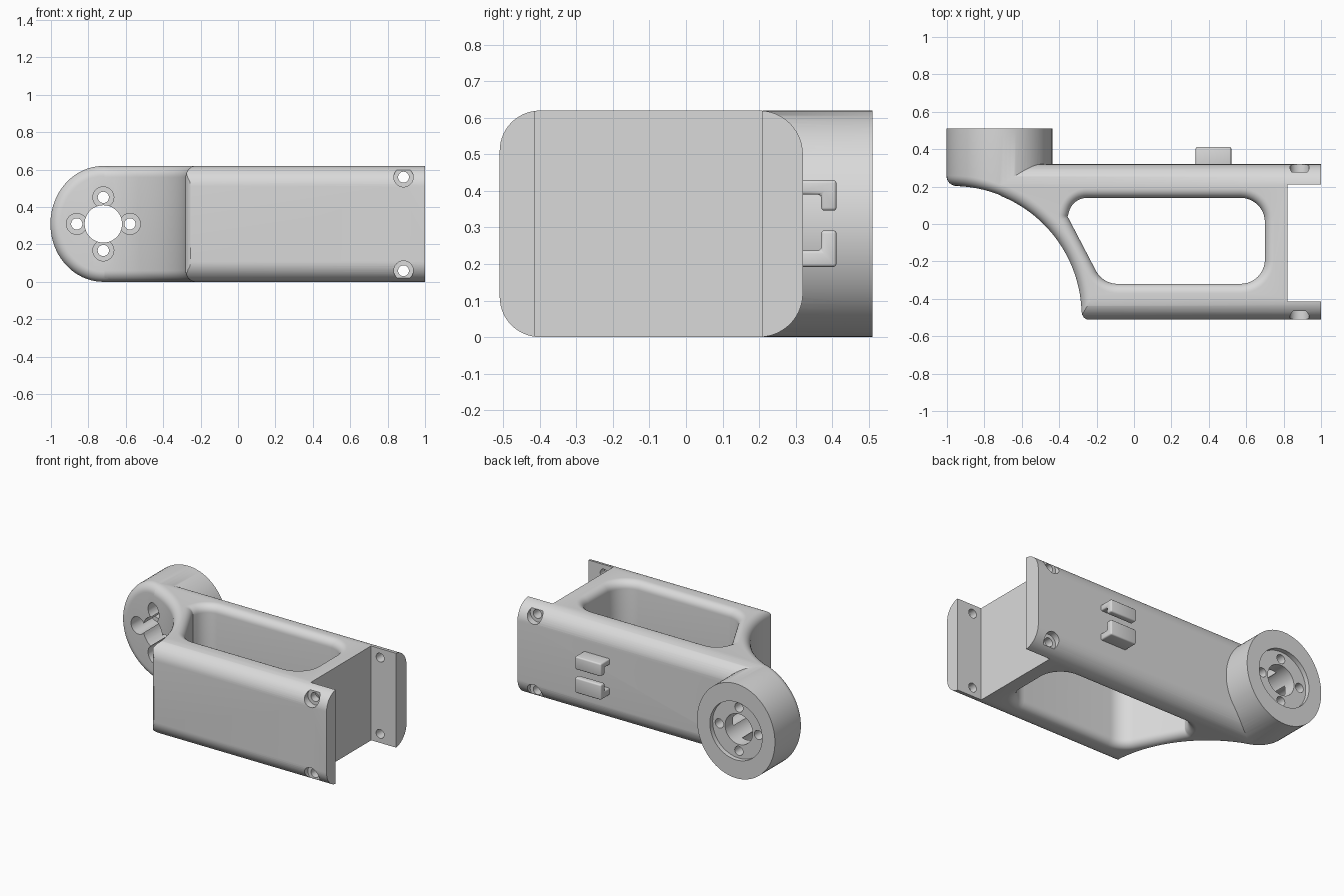
import bpy, bmesh, math
from mathutils import Vector

if "Cube" in bpy.data.objects:
    bpy.data.objects.remove(bpy.data.objects["Cube"])

H = 0.62                       # body height
CX, CZ = -0.72, 0.31           # hub axis
AX, AY, AR = -0.97, -0.49, 0.69  # concave sweep

grey = bpy.data.materials.new("plain grey")
grey.diffuse_color = (0.7, 0.7, 0.7, 1)
grey.use_nodes = True
grey.node_tree.nodes["Principled BSDF"].inputs["Base Color"].default_value = grey.diffuse_color


def finish(name, bm):
    bmesh.ops.recalc_face_normals(bm, faces=bm.faces)
    me = bpy.data.meshes.new(name)
    bm.to_mesh(me)
    bm.free()
    me.materials.append(grey)
    ob = bpy.data.objects.new(name, me)
    bpy.context.collection.objects.link(ob)
    return ob


def loft(name, rings, fold_first=False):
    """Skin closed rings; fold_first caps the first ring with strips."""
    bm = bmesh.new()
    vr = [[bm.verts.new(p) for p in r] for r in rings]
    n = len(vr[0])
    for a, b in zip(vr, vr[1:]):
        for i in range(n):
            j = (i + 1) % n
            bm.faces.new((a[i], a[j], b[j], b[i]))
    if fold_first:
        f = vr[0]
        for i in range(n // 2):
            quad = [f[i], f[i + 1], f[n - i - 1], f[(n - i) % n]]
            bm.faces.new(list(dict.fromkeys(quad)))
    else:
        bm.faces.new(vr[0][::-1])
    bm.faces.new(vr[-1])
    return finish(name, bm)


def rounded(corners, n=10):
    """Polygon of (x, y, radius) corners turned into a filleted outline."""
    out = []
    for k, (x, y, r) in enumerate(corners):
        p = Vector((x, y))
        u = (Vector(corners[k - 1][:2]) - p).normalized()
        v = (Vector(corners[(k + 1) % len(corners)][:2]) - p).normalized()
        half = u.angle(v) / 2
        c = p + (u + v).normalized() * r / math.sin(half)
        a = p + u * r / math.tan(half) - c
        b = p + v * r / math.tan(half) - c
        sweep = a.angle(b)
        for i in range(n + 1):
            t = i / n
            q = (a * math.sin((1 - t) * sweep) + b * math.sin(t * sweep)) / math.sin(sweep)
            out.append(c + q)
    return out


def offset(pts, d):
    area = sum(pts[i - 1].x * pts[i].y - pts[i].x * pts[i - 1].y for i in range(len(pts)))
    s = 1 if area > 0 else -1
    out = []
    for i, p in enumerate(pts):
        e1 = (p - pts[i - 1]).normalized()
        e2 = (pts[(i + 1) % len(pts)] - p).normalized()
        n1, n2 = Vector((e1.y, -e1.x)) * s, Vector((e2.y, -e2.x)) * s
        out.append(p + (n1 + n2) * d / (1 + n1.dot(n2)))
    return out


def fillet(f, n=8):
    """(depth, inset) steps of a quarter round."""
    return [(f * (1 - math.cos(a)), f * (1 - math.sin(a)))
            for a in (math.pi / 2 * i / n for i in range(n + 1))]


def flared_cutter(name, pts, f):
    steps = [(-0.1, f)] + fillet(f)
    layers = steps + [(H - t, o) for t, o in reversed(steps)]
    return loft(name, [[(p.x, p.y, z) for p in offset(pts, o)] for z, o in layers])


def prism_z(name, pts):
    return loft(name, [[(x, y, z) for x, y in pts] for z in (-0.1, H + 0.1)])


def rod_y(name, x, z, r, y0, y1, n=40):
    return loft(name, [[(x + r * math.cos(2 * math.pi * i / n), y,
                         z + r * math.sin(2 * math.pi * i / n)) for i in range(n)]
                       for y in (y0, y1)])


def combine(ob, other, op='DIFFERENCE'):
    m = ob.modifiers.new(op.lower(), 'BOOLEAN')
    m.operation, m.solver, m.object = op, 'EXACT', other
    bpy.context.view_layer.objects.active = ob
    bpy.ops.object.modifier_apply(modifier=m.name)
    bpy.data.objects.remove(other)


def smooth(ob):
    bpy.ops.object.select_all(action='DESELECT')
    ob.select_set(True)
    bpy.context.view_layer.objects.active = ob
    bpy.ops.object.shade_smooth_by_angle(angle=math.radians(32))


# Body: rounded section drawn along x
section = rounded([(-0.51, 0, 0.11), (0.32, 0, 0.12), (0.32, H, 0.12), (-0.51, H, 0.11)], 14)
body = loft("arm_body", [[(x, p.x, p.y) for p in section] for x in (-0.715, 1.0)])

# Concave sweep at the left, with a small rounded front corner
sweep = [Vector((AX + AR * math.cos(math.radians(a)), AY + AR * math.sin(math.radians(a))))
         for a in range(96, -1, -2)]
sweep += [Vector(p) for p in ((-0.28, -0.75), (-1.3, -0.75), (-1.3, 0.19))]
combine(body, flared_cutter("sweep_cutter", sweep, 0.06))
combine(body, prism_z("corner_cutter", [(-0.3, -0.45), (-0.281, -0.465), (-0.277, -0.485),
                                        (-0.268, -0.5), (-0.25, -0.512), (-0.25, -0.56), (-0.3, -0.56)]))

# Window through the body with rounded rims
window = rounded([(-0.355, 0.04, 0.006), (-0.167, -0.32, 0.13), (0.70, -0.32, 0.13),
                  (0.70, 0.14, 0.13), (-0.325, 0.14, 0.1)])
combine(body, flared_cutter("window_cutter", window, 0.05))

# Open end between the two flanges
combine(body, prism_z("end_cutter", [(0.82, -0.415), (1.1, -0.415), (1.1, 0.21), (0.82, 0.21)]))


# Hub: oval boss whose front follows the concave sweep
def sweep_y(x):
    return AY + math.sqrt(AR ** 2 - max(x - AX, 0) ** 2) + 0.003


def hub_ring(o, d=None, n=80):
    ring = []
    for i in range(n):
        a = 2 * math.pi * i / n
        x = CX + (0.283 - o) * math.cos(a)
        ring.append((x, 0.51 if d is None else sweep_y(x) + d, CZ + (0.3097 - o) * math.sin(a)))
    return ring


hub = loft("hub", [hub_ring(o, d) for d, o in fillet(0.055)] + [hub_ring(0)], True)
combine(body, hub, 'UNION')

# Hub bore, rear recess and four counterbored screw holes
combine(body, rod_y("recess", CX, CZ, 0.19, 0.48, 0.6, 64))
combine(body, rod_y("bore", CX, CZ, 0.1, -0.45, 0.7, 48))
for dx, dz in ((1, 0), (-1, 0), (0, 1), (0, -1)):
    x, z = CX + 0.142 * dx, CZ + 0.142 * dz
    combine(body, rod_y("counterbore", x, z, 0.056, -0.4, 0.4))
    combine(body, rod_y("screw_hole", x, z, 0.03, -0.41, 0.7))

# Flange screw holes, counterbored from outside
for z in (0.06, 0.56):
    combine(body, rod_y("flange_hole", 0.885, z, 0.029, -0.7, 0.7))
    combine(body, rod_y("front_seat", 0.885, z, 0.052, -0.7, -0.465))
    combine(body, rod_y("back_seat", 0.885, z, 0.052, 0.278, 0.7))
smooth(body)

# Two facing cable hooks on the back
for name, wall, step, lip in (("upper_hook", 0.43, 0.39, 0.346), ("lower_hook", 0.192, 0.237, 0.292)):
    shape = [(0.30, wall), (0.412, wall), (0.412, lip), (0.37, lip), (0.37, step), (0.30, step)]
    hook = loft(name, [[(x, y, z) for y, z in shape] for x in (0.33, 0.52)])
    bev = hook.modifiers.new("soft_edges", 'BEVEL')
    bev.width, bev.segments = 0.009, 3
    bpy.context.view_layer.objects.active = hook
    bpy.ops.object.modifier_apply(modifier=bev.name)
    smooth(hook)
